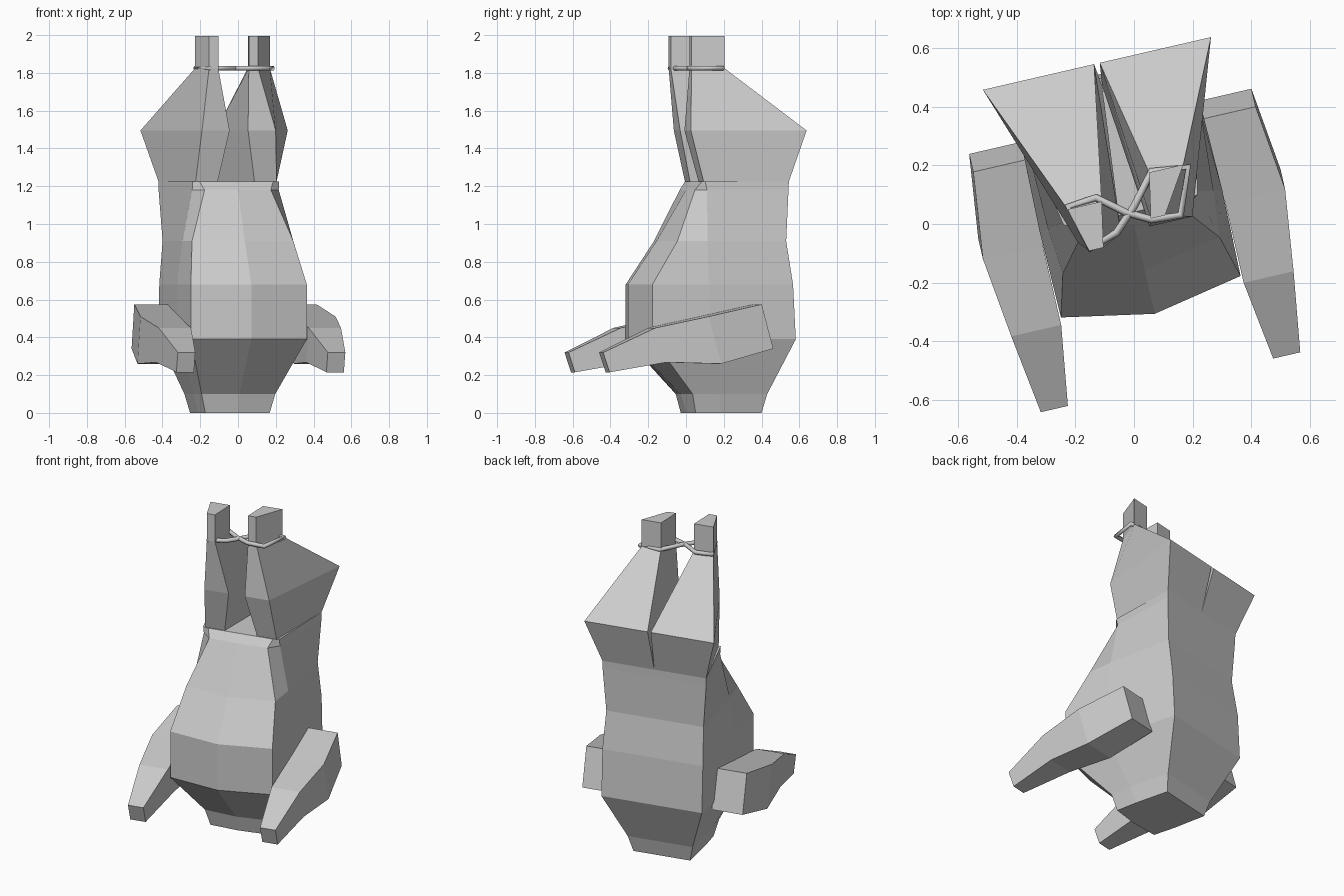
import bpy, bmesh
from math import radians
from mathutils import Matrix

default = bpy.data.objects.get("Cube")
if default:
    bpy.data.objects.remove(default)

TURN = radians(13)  # the whole figure hangs slightly turned

grey = bpy.data.materials.new("plain_grey")
grey.use_nodes = True
colour = (0.6, 0.6, 0.6, 1)
grey.diffuse_color = colour
grey.node_tree.nodes["Principled BSDF"].inputs["Base Color"].default_value = colour


def loft(name, rings, cap_start=True, cap_end=True):
    """Bridge a list of equal-length point rings into a closed flat-shaded part."""
    bm = bmesh.new()
    loops = [[bm.verts.new(p) for p in ring] for ring in rings]
    n = len(loops[0])
    for a, b in zip(loops, loops[1:]):
        for i in range(n):
            j = (i + 1) % n
            bm.faces.new((a[i], a[j], b[j], b[i]))
    if cap_start:
        bm.faces.new(loops[0][::-1])
    if cap_end:
        bm.faces.new(loops[-1])
    bm.transform(Matrix.Rotation(TURN, 4, "Z"))
    bmesh.ops.recalc_face_normals(bm, faces=bm.faces)
    mesh = bpy.data.meshes.new(name)
    bm.to_mesh(mesh)
    bm.free()
    mesh.materials.append(grey)
    obj = bpy.data.objects.new(name, mesh)
    bpy.context.collection.objects.link(obj)
    return obj


# Torso: height, front middle depth, then front corner, side and back corner
def torso_ring(z, front, corner, side, back):
    half = [corner, side, back]
    right = [(x, y, z) for x, y in half]
    left = [(-x, y, z) for x, y in reversed(half)]
    return [(0, front, z)] + right + left


loft("torso", [
    torso_ring(0, 0.0, (0.175, 0.012), (0.18, 0.15), (0.175, 0.37)),
    torso_ring(0.1, -0.03, (0.2, -0.01), (0.21, 0.13), (0.2, 0.395)),
    torso_ring(0.39, -0.315, (0.315, -0.255), (0.32, 0.05), (0.31, 0.525)),
    torso_ring(0.68, -0.315, (0.315, -0.255), (0.32, 0.05), (0.31, 0.51)),
    torso_ring(0.91, -0.16, (0.275, -0.11), (0.29, 0.05), (0.3, 0.475)),
    torso_ring(1.18, 0.0, (0.18, 0.007), (0.235, 0.06), (0.32, 0.483)),
    torso_ring(1.225, 0.04, (0.2, 0.04), (0.235, 0.05), (0.32, 0.485)),
])


# Hind legs: wide haunch tapering to a narrow tied foot
def leg(name, side):
    def ring(z, inner_front, outer_front, outer_back, inner_back, twist=0):
        pts = [inner_front, outer_front, outer_back, inner_back]
        shift = (-twist, -twist, 0, 0)
        return [(side * x + s, y + side * twist, z)
                for (x, y), s in zip(pts, shift)]
    foot = ((0.09, -0.025), (0.14, -0.025), (0.21, 0.13), (0.09, 0.13))
    loft(name, [
        ring(1.225, (0.1, 0.045), (0.22, 0.045), (0.32, 0.485), (0, 0.485)),
        ring(1.495, (0.05, -0.02), (0.2, -0.02), (0.4, 0.563), (0.01, 0.563)),
        ring(1.825, *foot, twist=0.03),
        ring(1.995, *foot, twist=0.03),
    ], cap_start=False)


# Front legs: square section bent forward, given as inner, outer, top and bottom
def arm(name, side):
    def ring(inner, outer, top, bottom):
        (ty, tz), (by, bz) = top, bottom
        return [(side * inner, ty, tz), (side * outer, ty, tz),
                (side * outer, by, bz), (side * inner, by, bz)]
    loft(name, [
        ring(0.36, 0.455, (-0.555, 0.32), (-0.52, 0.215)),
        ring(0.32, 0.495, (-0.28, 0.45), (-0.22, 0.268)),
        ring(0.32, 0.53, (0.0, 0.51), (0.07, 0.26)),
        ring(0.305, 0.495, (0.297, 0.575), (0.36, 0.34)),
    ])


for word, side in (("left", 1), ("right", -1)):
    leg(word + "_hind_leg", side)
    arm(word + "_front_leg", side)

# Cord: figure of eight around both ankles
path = [(-0.225, 0.06), (-0.13, 0.09), (-0.03, 0.04), (0.06, 0.015), (0.16, 0.03),
        (0.185, 0.195), (0.06, 0.18), (0, 0.06), (-0.06, -0.03), (-0.15, -0.085)]
curve = bpy.data.curves.new("ankle_cord", "CURVE")
curve.dimensions = "3D"
curve.bevel_depth = 0.013
curve.bevel_resolution = 1
spline = curve.splines.new("POLY")
spline.points.add(len(path) - 1)
for point, (x, y) in zip(spline.points, path):
    point.co = (x, y, 1.825, 1)
spline.use_cyclic_u = True
curve.materials.append(grey)
cord = bpy.data.objects.new("ankle_cord", curve)
bpy.context.collection.objects.link(cord)
